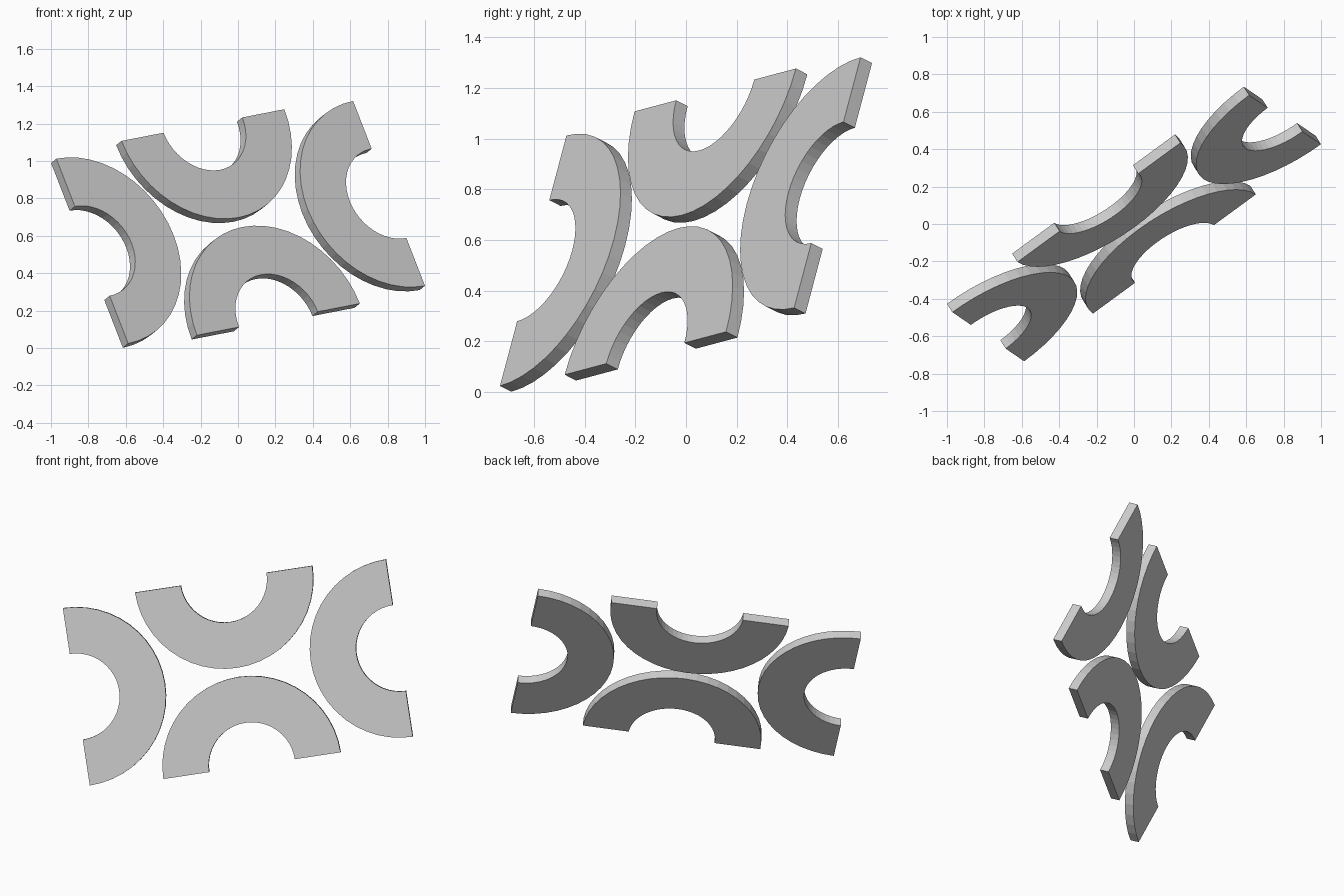
import bpy, bmesh
from math import pi, sin, cos
from mathutils import Vector, Matrix

if "Cube" in bpy.data.objects:
    bpy.data.objects.remove(bpy.data.objects["Cube"])

R_OUT, R_IN, THICK, SEGS = 0.546, 0.264, 0.058, 24

# Tilted plane shared by all four pieces
u = Vector((0.797, 0.583, 0.155)).normalized()
n = u.cross(Vector((-0.356, 0.237, 0.904))).normalized()
v = n.cross(u)
plane = Matrix((u, v, n)).transposed().to_4x4()
plane.translation = (0, 0, 0.661)


def half_ring(name, x, y, facing):
    """Flat half ring centred at (x, y) in the plane, bulging towards angle facing."""
    angles = [facing - pi / 2 + pi * i / SEGS for i in range(SEGS + 1)]
    bm = bmesh.new()
    rows = []
    for r, z in ((R_OUT, THICK / 2), (R_IN, THICK / 2),
                 (R_IN, -THICK / 2), (R_OUT, -THICK / 2)):
        rows.append([bm.verts.new((x + r * cos(a), y + r * sin(a), z)) for a in angles])
    # Walls between neighbouring rows
    for k in range(4):
        a, b = rows[k], rows[(k + 1) % 4]
        for i in range(SEGS):
            bm.faces.new((a[i], a[i + 1], b[i + 1], b[i]))
    # End caps
    for i in (0, SEGS):
        bm.faces.new([row[i] for row in rows])
    bmesh.ops.recalc_face_normals(bm, faces=bm.faces)
    mesh = bpy.data.meshes.new(name)
    bm.to_mesh(mesh)
    bm.free()
    obj = bpy.data.objects.new(name, mesh)
    obj.matrix_world = plane
    bpy.context.collection.objects.link(obj)


# Four half rings, backs turned to the centre
half_ring("left_half_ring", -0.995, 0, 0)
half_ring("right_half_ring", 0.995, 0, pi)
half_ring("lower_half_ring", 0, -0.574, pi / 2)
half_ring("upper_half_ring", 0, 0.574, -pi / 2)
